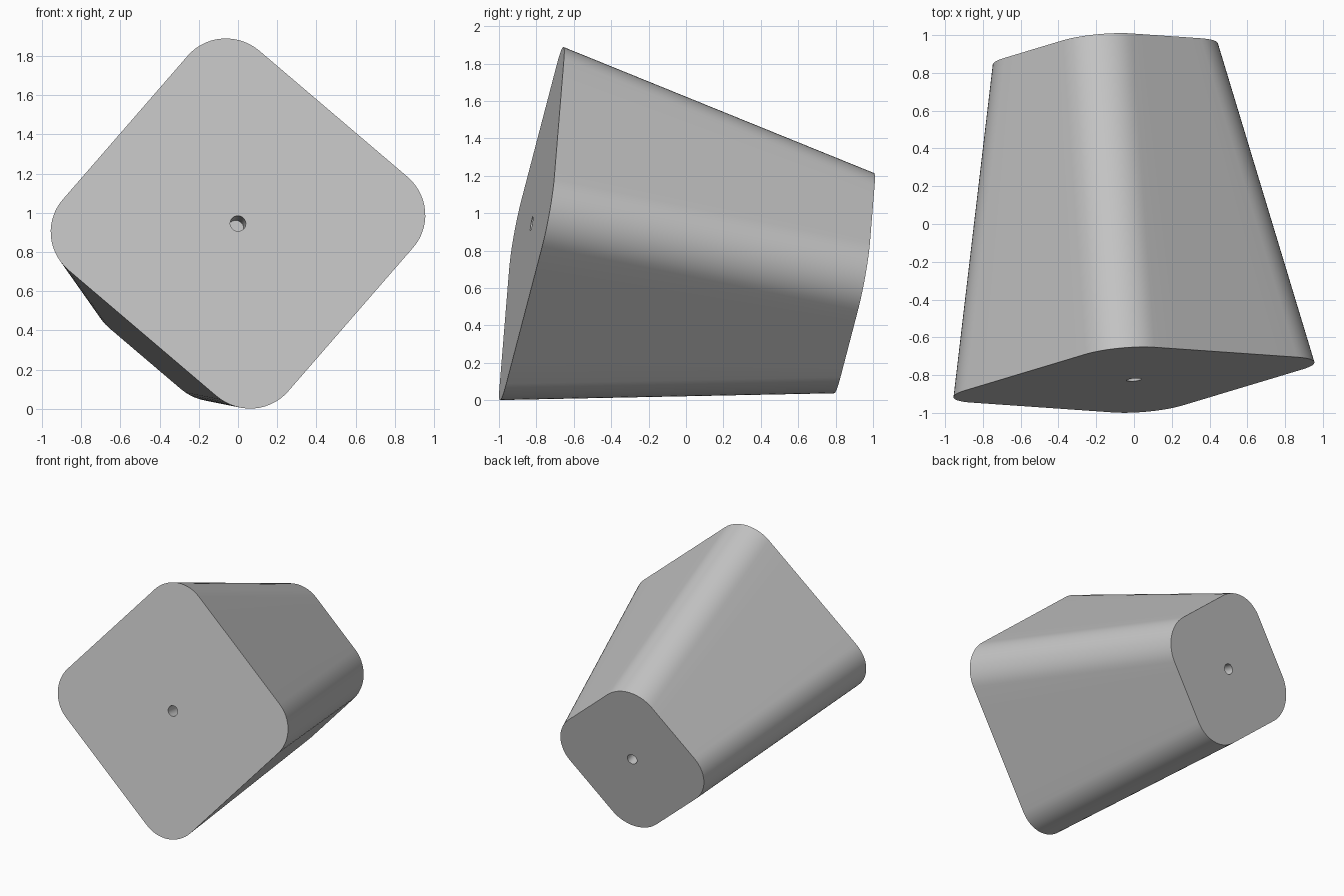
import bpy, bmesh
from math import sin, cos, pi, radians
from mathutils import Vector, Matrix

cube = bpy.data.objects.get("Cube")
if cube:
    bpy.data.objects.remove(cube, do_unlink=True)

LENGTH = 1.76
RADIUS = 0.26          # corner radius, constant along the taper
FRONT, BACK = 0.756, 0.5   # half sides of the two ends
HOLE, DEPTH = 0.04, 0.13
ARC, EDGE = 14, 6      # segments per corner and per straight side


def outline(half):
    """Rounded square, counter-clockwise, subdivided along its sides."""
    inner = half - RADIUS
    pts = []
    for k in range(4):
        turn = Matrix.Rotation(k * pi / 2, 2)
        for i in range(ARC + 1):
            a = i / ARC * pi / 2
            pts.append(turn @ Vector((inner + RADIUS * cos(a), inner + RADIUS * sin(a))))
        for i in range(1, EDGE):
            pts.append(turn @ Vector((inner * (1 - 2 * i / EDGE), half)))
    return pts


def hole(half):
    return [p.normalized() * HOLE for p in outline(half)]


# Tilted frame of the block: its axis runs from the front end to the back end
axis = Vector((-0.088, 1, -0.185)).normalized()
side = Vector((0.645, 0.194, 0.742))
side = (side - axis * side.dot(axis)).normalized()
cross = axis.cross(side)
frame = Matrix((side, cross, axis)).transposed().to_4x4()
frame.translation = (0, -0.825, 0.945)

# Tapered block with a blind centre hole in each end
bm = bmesh.new()
sections = [
    (hole(FRONT), DEPTH), (hole(FRONT), 0), (outline(FRONT), 0),
    (outline(BACK), LENGTH), (hole(BACK), LENGTH), (hole(BACK), LENGTH - DEPTH),
]
rings = [[bm.verts.new((p.x, p.y, z)) for p in pts] for pts, z in sections]
for a, b in zip(rings, rings[1:]):
    for i in range(len(a)):
        j = (i + 1) % len(a)
        bm.faces.new((a[i], a[j], b[j], b[i]))
bm.faces.new(rings[0])
bm.faces.new(rings[-1])
bmesh.ops.recalc_face_normals(bm, faces=bm.faces)
bm.transform(frame)

mesh = bpy.data.meshes.new("tapered_block")
bm.to_mesh(mesh)
bm.free()
block = bpy.data.objects.new("tapered_block", mesh)
bpy.context.collection.objects.link(block)

# Plain grey material
grey = bpy.data.materials.new("light grey")
grey.use_nodes = True
colour = (0.55, 0.55, 0.55, 1)
grey.diffuse_color = colour
grey.node_tree.nodes["Principled BSDF"].inputs["Base Color"].default_value = colour
mesh.materials.append(grey)

# Smooth rounded corners, sharp rims
bpy.ops.object.select_all(action="DESELECT")
block.select_set(True)
bpy.context.view_layer.objects.active = block
bpy.ops.object.shade_smooth_by_angle(angle=radians(30))
